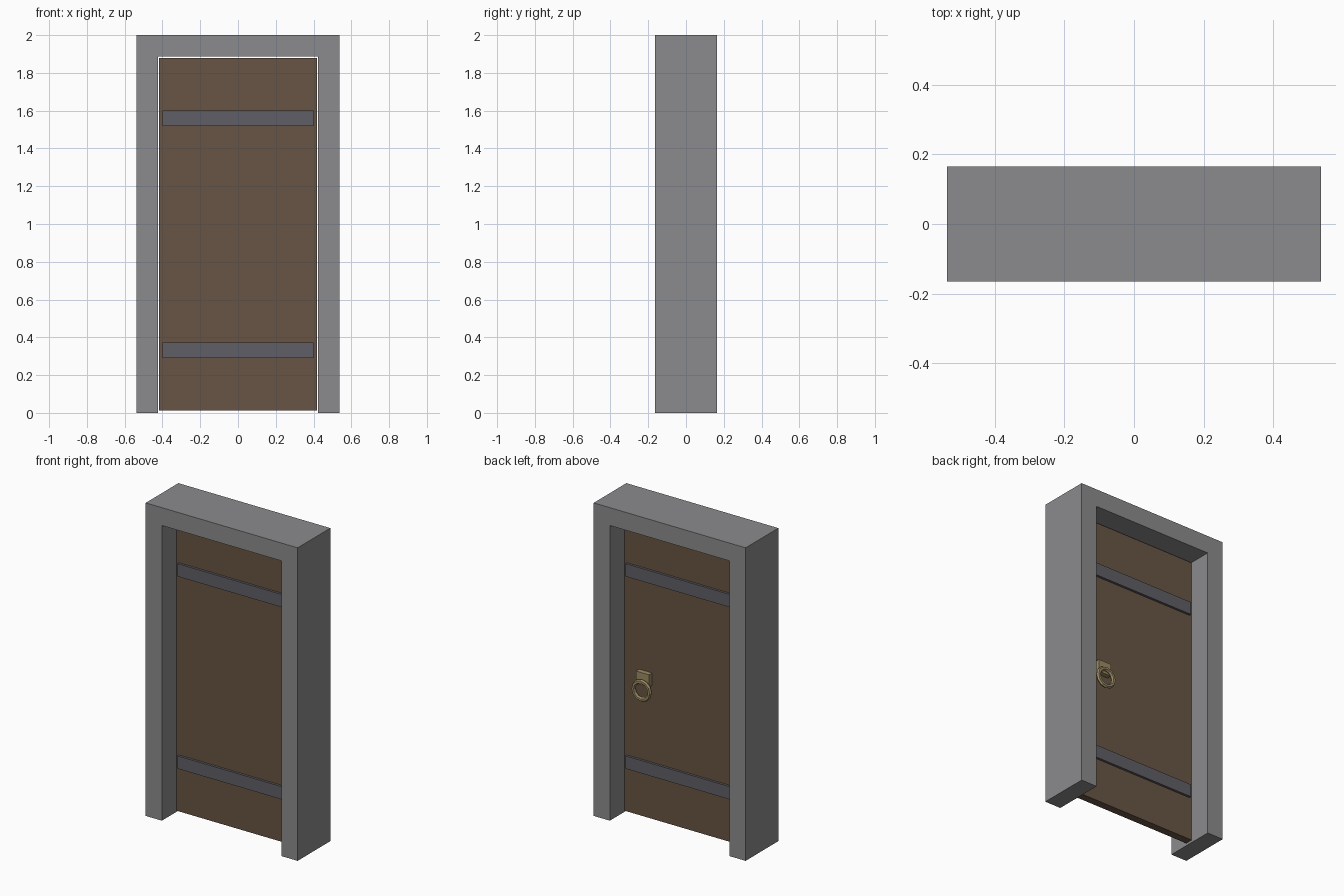
import bpy, bmesh, math

if "Cube" in bpy.data.objects:
    bpy.data.objects.remove(bpy.data.objects["Cube"])


def material(name, r, g, b):
    m = bpy.data.materials.new(name)
    m.diffuse_color = (r, g, b, 1)
    m.use_nodes = True
    m.node_tree.nodes["Principled BSDF"].inputs["Base Color"].default_value = m.diffuse_color
    return m


stone = material("stone", 0.26, 0.26, 0.27)
wood = material("wood", 0.14, 0.09, 0.058)
iron = material("iron", 0.115, 0.113, 0.132)
brass = material("brass", 0.33, 0.26, 0.13)


def box(name, lo, hi, mat):
    """Box between two opposite corners."""
    bpy.ops.mesh.primitive_cube_add(
        size=1, location=[(a + b) / 2 for a, b in zip(lo, hi)])
    ob = bpy.context.object
    ob.name = name
    ob.scale = [b - a for a, b in zip(lo, hi)]
    bpy.ops.object.transform_apply(location=False, rotation=False, scale=True)
    ob.data.materials.append(mat)
    return ob


# Door frame: one upside-down U profile pushed through the wall depth
W, IN, TOP, D = 0.537, 0.423, 1.886, 0.165
outline = [(-W, 0), (-IN, 0), (-IN, TOP), (IN, TOP),
           (IN, 0), (W, 0), (W, 2), (-W, 2)]
bm = bmesh.new()
face = bm.faces.new([bm.verts.new((x, -D, z)) for x, z in outline])
ext = bmesh.ops.extrude_face_region(bm, geom=[face], use_keep_orig=True)
verts = [g for g in ext["geom"] if isinstance(g, bmesh.types.BMVert)]
bmesh.ops.translate(bm, verts=verts, vec=(0, 2 * D, 0))
bmesh.ops.recalc_face_normals(bm, faces=bm.faces)
mesh = bpy.data.meshes.new("door_frame")
bm.to_mesh(mesh)
bm.free()
frame = bpy.data.objects.new("door_frame", mesh)
bpy.context.collection.objects.link(frame)
mesh.materials.append(stone)

# Door leaf
box("door_leaf", (-0.418, -0.025, 0.012), (0.418, 0.025, 1.88), wood)

# Iron straps, standing proud on both faces
for name, z in (("lower_strap", 0.332), ("upper_strap", 1.56)):
    box(name, (-0.4, -0.04, z - 0.041), (0.4, 0.04, z + 0.041), iron)

# Ring pull and its mount on the back face
HX = 0.268
box("handle_mount", (HX - 0.046, 0.025, 0.865), (HX + 0.046, 0.056, 0.944), brass)
bpy.ops.mesh.primitive_torus_add(
    location=(HX, 0.064, 0.835), rotation=(math.pi / 2, 0, 0),
    major_radius=0.057, minor_radius=0.0135,
    major_segments=12, minor_segments=6)
ring = bpy.context.object
ring.name = "handle_ring"
ring.data.materials.append(brass)
